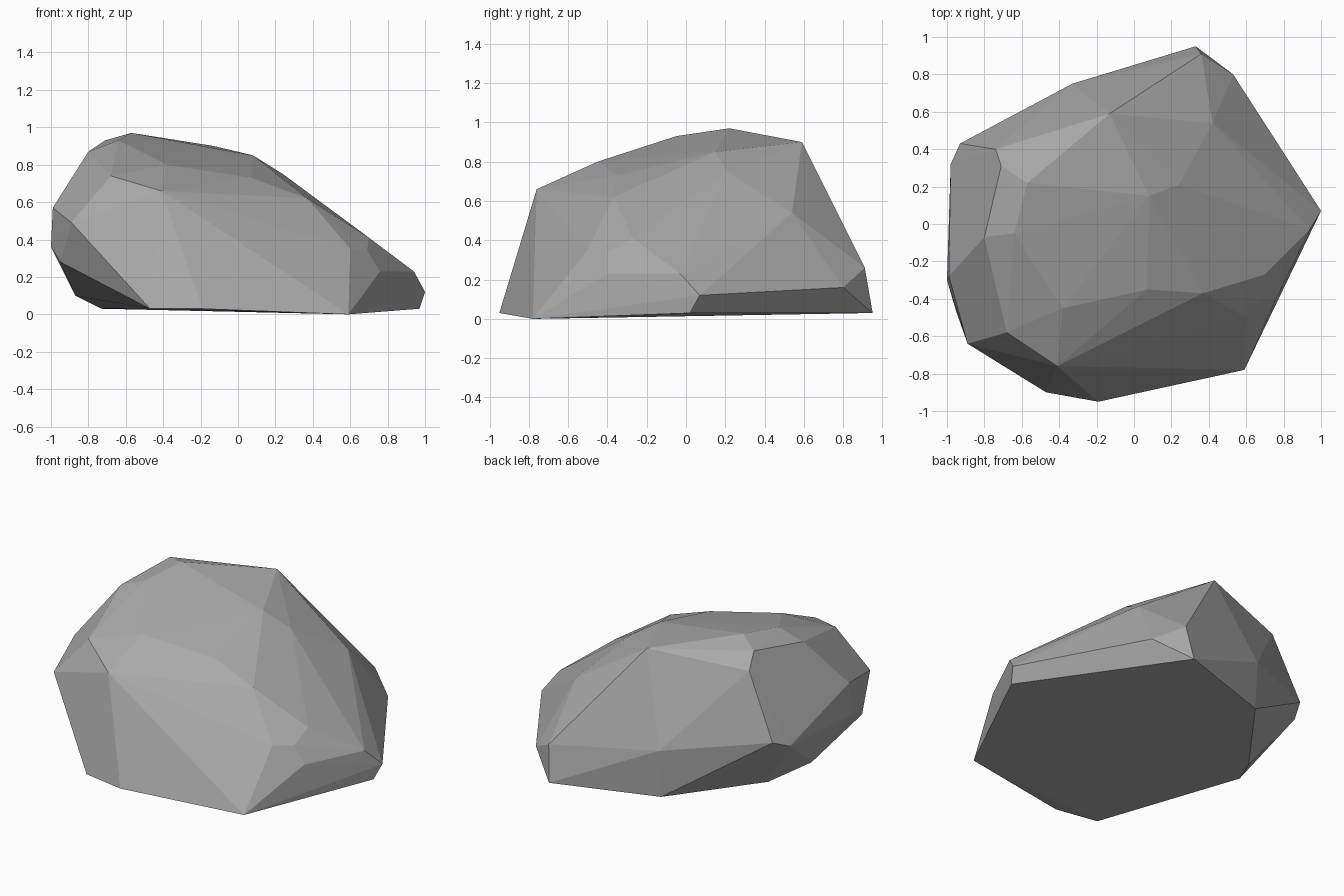
import bpy
import bmesh
from mathutils import Vector

# Remove only the default cube
default_cube = bpy.data.objects.get("Cube")
if default_cube:
    bpy.data.objects.remove(default_cube, do_unlink=True)


def flat_material(name, level):
    """One plain grey material, visible in the viewport and in a render."""
    material = bpy.data.materials.new(name)
    material.use_nodes = True
    colour = (level, level, level, 1)
    material.diffuse_color = colour
    shader = material.node_tree.nodes["Principled BSDF"]
    shader.inputs["Base Color"].default_value = colour
    shader.inputs["Roughness"].default_value = 1
    return material


def faceted_boulder(name, corner_rings, material):
    """Wrap a taut, flat-faced skin around the boulder's corners."""
    bm = bmesh.new()
    for ring in corner_rings:
        for corner in ring:
            bm.verts.new(Vector(corner))
    hull = bmesh.ops.convex_hull(bm, input=bm.verts, use_existing_faces=False)
    loose = {g for g in hull["geom_interior"] + hull["geom_unused"]
             if isinstance(g, bmesh.types.BMVert)}
    bmesh.ops.delete(bm, geom=list(loose), context="VERTS")
    bmesh.ops.recalc_face_normals(bm, faces=bm.faces)
    mesh = bpy.data.meshes.new(name)
    bm.to_mesh(mesh)
    bm.free()
    mesh.materials.append(material)
    mesh.shade_flat()
    boulder = bpy.data.objects.new(name, mesh)
    bpy.context.collection.objects.link(boulder)
    return boulder


# Crest: the high ridge that leans toward the right side
crest = [
    (-.57, .22, .97), (-.13, .59, .9), (.08, .15, .85), (-.64, -.05, .93),
    (-.71, .31, .93), (-.74, .4, .84), (-.8, -.07, .87), (.24, .21, .75),
]

# Shoulder: where the top rolls over into the sides
shoulder = [
    (-.38, -.45, .8), (-.41, -.76, .66), (-.68, -.58, .74), (.07, -.35, .73),
    (.37, -.37, .62), (.42, .54, .54), (-.99, -.28, .57), (-.89, -.64, .49),
]

# Waist: the widest outline, with a chipped corner at the front left
waist = [
    (-.93, .43, .43), (-.98, .32, .38), (-1, -.3, .36), (-.95, -.47, .28),
    (-.33, .75, .34), (.36, .91, .26), (.53, .8, .16), (1, .07, .12),
    (.94, -.03, .23), (.76, -.4, .23), (.69, -.4, .34), (.6, -.5, .35),
    (.7, -.27, .41),
]

# Base: the nearly flat underside
base = [
    (.59, -.78, 0), (.97, .02, .03), (.33, .95, .03), (-.33, .73, .03),
    (-.73, .19, .03), (-.87, -.06, .1), (-.47, -.9, .03), (-.19, -.95, .03),
]

stone_grey = flat_material("stone grey", .4)
faceted_boulder("boulder", (crest, shoulder, waist, base), stone_grey)
